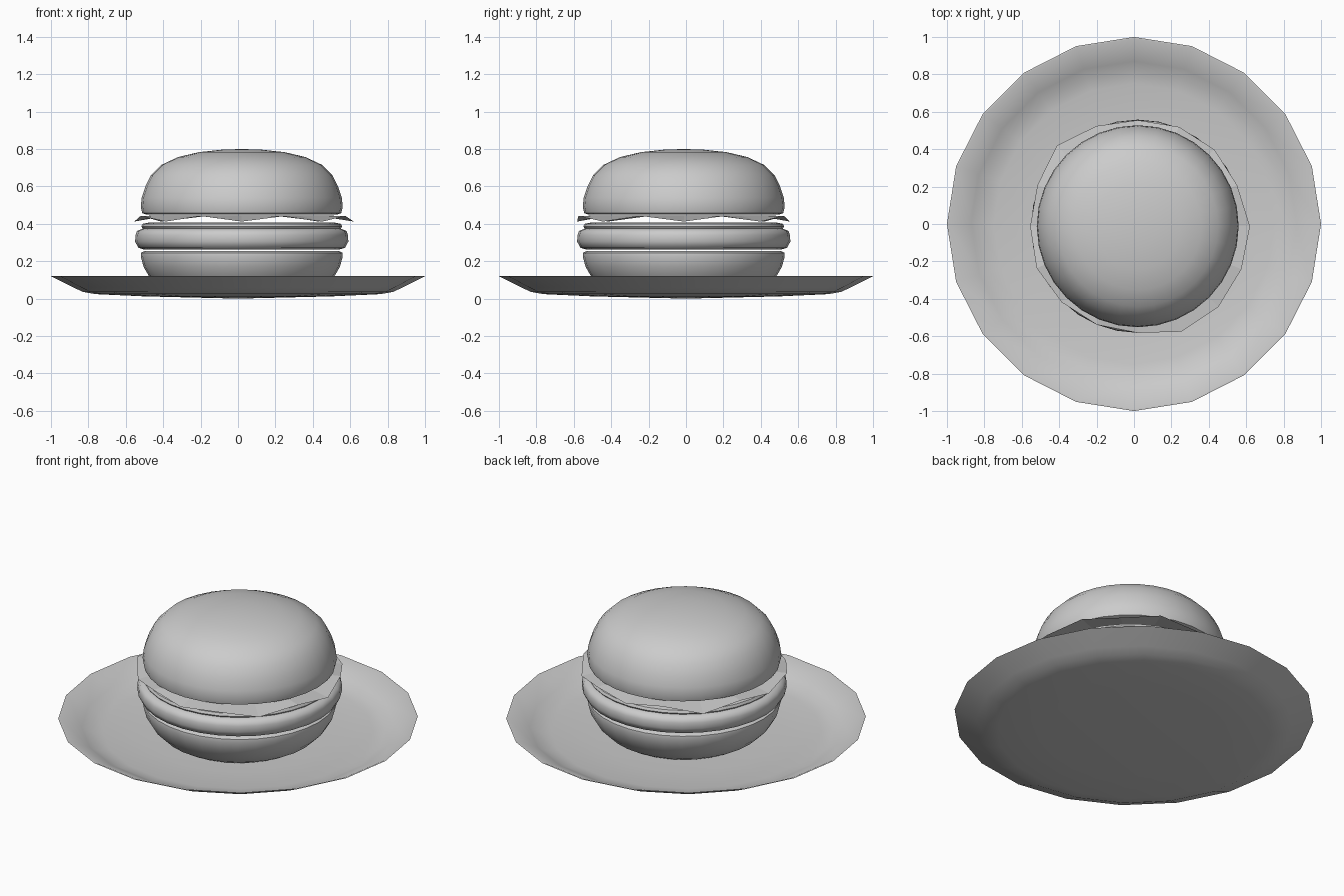
import bpy, bmesh, math

if "Cube" in bpy.data.objects:
    bpy.data.objects.remove(bpy.data.objects["Cube"])

CX, CY = 0.02, -0.012


def finish(bm, name, loc, smooth):
    bmesh.ops.remove_doubles(bm, verts=bm.verts, dist=1e-5)
    bmesh.ops.recalc_face_normals(bm, faces=bm.faces)
    me = bpy.data.meshes.new(name)
    bm.to_mesh(me)
    bm.free()
    ob = bpy.data.objects.new(name, me)
    bpy.context.collection.objects.link(ob)
    ob.location = loc
    if smooth:
        bpy.ops.object.select_all(action='DESELECT')
        bpy.context.view_layer.objects.active = ob
        ob.select_set(True)
        bpy.ops.object.shade_smooth_by_angle(angle=math.radians(50))
    return ob


def lathe(name, profile, sides, loc=(CX, CY, 0)):
    bm = bmesh.new()
    vs = [bm.verts.new((r, 0, z)) for r, z in profile]
    es = [bm.edges.new(p) for p in zip(vs, vs[1:])]
    bmesh.ops.spin(bm, geom=vs + es, cent=(0, 0, 0), axis=(0, 0, 1),
                   angle=2 * math.pi, steps=sides, use_duplicate=False)
    return finish(bm, name, loc, True)


# Shallow dish
lathe("plate", [(0, 0.0), (0.5, 0.012), (0.76, 0.024), (0.83, 0.036), (0.88, 0.06), (1, 0.12),
                (0.99, 0.121), (0.87, 0.066), (0.82, 0.043), (0.75, 0.031), (0.5, 0.019), (0, 0.01)],
      20, (0, 0, 0))

# Buns and fillings
lathe("bottom_bun", [(0, 0.025), (0.38, 0.025), (0.44, 0.06), (0.49, 0.11), (0.525, 0.17),
                     (0.54, 0.225), (0.538, 0.245), (0.52, 0.255), (0, 0.255)], 32)
lathe("patty", [(0, 0.262), (0.52, 0.262), (0.553, 0.272), (0.57, 0.305), (0.568, 0.34),
                (0.56, 0.362), (0.53, 0.374), (0, 0.374)], 32)
lathe("cheese", [(0, 0.376), (0.53, 0.376), (0.537, 0.385), (0.53, 0.4), (0.5, 0.406),
                 (0, 0.406)], 32)
lathe("top_bun", [(0, 0.45), (0.51, 0.45), (0.532, 0.457), (0.54, 0.49), (0.535, 0.54),
                  (0.515, 0.6), (0.485, 0.66), (0.43, 0.715), (0.34, 0.757), (0.23, 0.783),
                  (0.11, 0.796), (0, 0.8)], 32)

# Ruffled lettuce leaf: zigzag rim with irregular radii
radii = [0.60, 0.575, 0.58, 0.575, 0.567, 0.58, 0.61, 0.58,
         0.575, 0.585, 0.575, 0.57, 0.57, 0.61, 0.61, 0.60]
bm = bmesh.new()
hub = bm.verts.new((0, 0, 0.445))
inner, outer = [], []
for i, r in enumerate(radii):
    a = math.tau * i / len(radii)
    c, s = math.cos(a), math.sin(a)
    inner.append(bm.verts.new((0.42 * c, 0.42 * s, 0.445)))
    outer.append(bm.verts.new((r * c, r * s, 0.442 if i % 2 else 0.412)))
for i in range(len(radii)):
    j = (i + 1) % len(radii)
    bm.faces.new((hub, inner[i], inner[j]))
    bm.faces.new((inner[i], outer[i], outer[j], inner[j]))
finish(bm, "lettuce", (CX, CY, 0), False)
